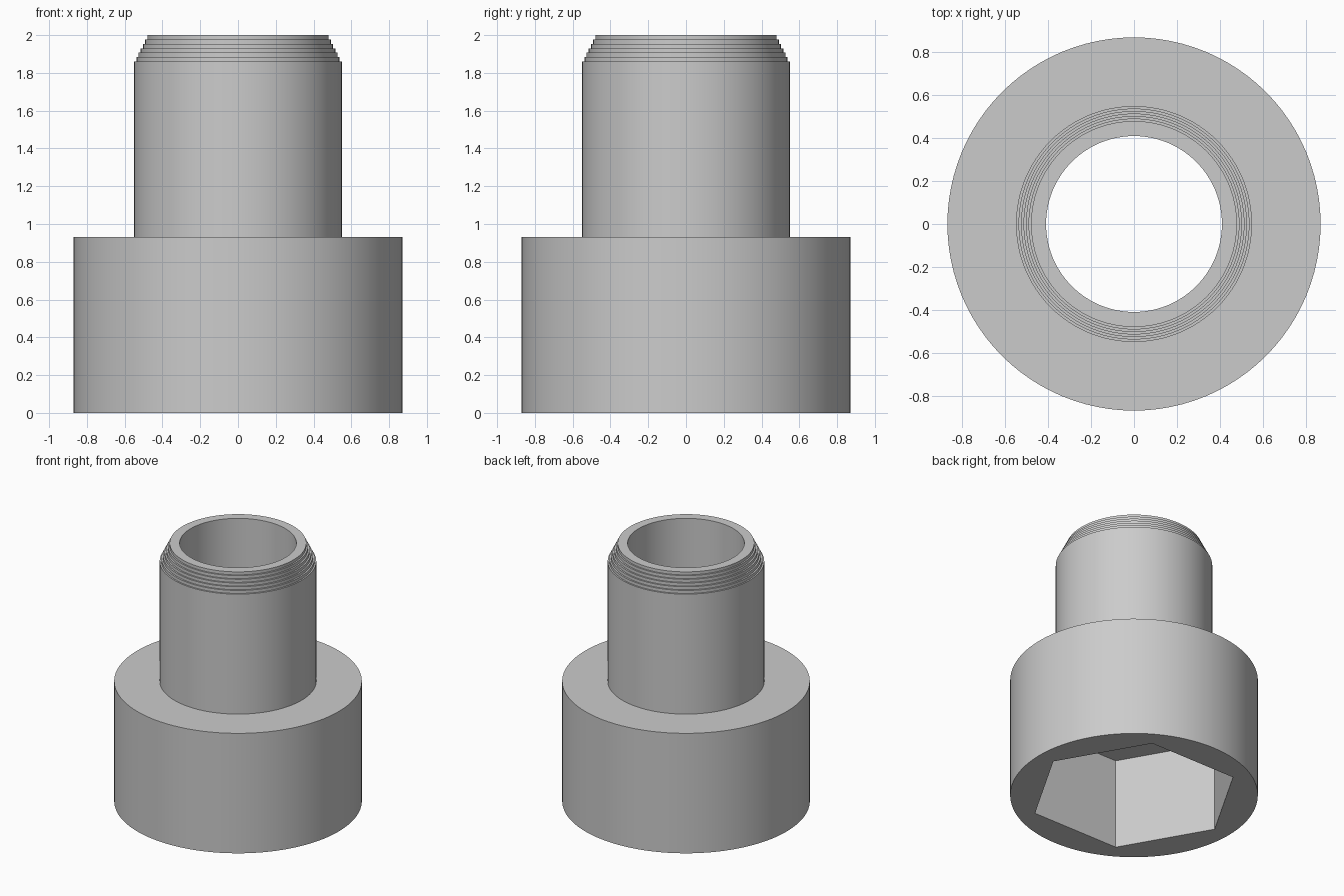
import bpy
import bmesh
import math

if "Cube" in bpy.data.objects:
    bpy.data.objects.remove(bpy.data.objects["Cube"], do_unlink=True)

SEGMENTS = 96                  # divisible by six, so socket corners are exact
HEAD_R, HEAD_TOP = 0.87, 0.93
NECK_R, NECK_TOP = 0.55, 1.86
TIP_R, TOP = 0.48, 2.0
BORE_R = 0.41
SOCKET_R, SOCKET_TOP = 0.74, 0.70
STEPS = 6


def round_radius(r):
    return lambda angle: r


def hex_radius(r):
    # distance to the side of a hexagon with a corner on the x axis
    apothem = r * math.cos(math.pi / 6)
    return lambda angle: apothem / math.cos(angle % (math.pi / 3) - math.pi / 6)


def turned_part(name, profile, material):
    """Sweep a closed profile of (radius rule, height) around z."""
    bm = bmesh.new()
    rings = []
    for radius, z in profile:
        ring = []
        for i in range(SEGMENTS):
            a = math.tau * i / SEGMENTS
            r = radius(a)
            ring.append(bm.verts.new((r * math.cos(a), r * math.sin(a), z)))
        rings.append(ring)
    for k, low in enumerate(rings):
        high = rings[(k + 1) % len(rings)]
        for i in range(SEGMENTS):
            j = (i + 1) % SEGMENTS
            bm.faces.new((low[i], low[j], high[j], high[i]))
    bmesh.ops.recalc_face_normals(bm, faces=bm.faces)
    mesh = bpy.data.meshes.new(name)
    bm.to_mesh(mesh)
    bm.free()
    mesh.materials.append(material)
    obj = bpy.data.objects.new(name, mesh)
    bpy.context.collection.objects.link(obj)
    bpy.ops.object.select_all(action="DESELECT")
    obj.select_set(True)
    bpy.context.view_layer.objects.active = obj
    bpy.ops.object.shade_smooth_by_angle(angle=math.radians(30))
    return obj


grey = bpy.data.materials.new("plain_grey")
grey.use_nodes = True
colour = (0.6, 0.6, 0.6, 1)
grey.diffuse_color = colour
grey.node_tree.nodes["Principled BSDF"].inputs["Base Color"].default_value = colour

# Head and neck
outline = [(HEAD_R, 0), (HEAD_R, HEAD_TOP), (NECK_R, HEAD_TOP), (NECK_R, NECK_TOP)]

# Stepped taper at the tip
rise = (TOP - NECK_TOP) / STEPS
inset = (NECK_R - TIP_R) / STEPS
for s in range(STEPS):
    r = NECK_R - inset * (s + 1)
    z = NECK_TOP + rise * s
    outline += [(r, z), (r, z + rise)]

# Through bore
outline += [(BORE_R, TOP), (BORE_R, SOCKET_TOP)]
profile = [(round_radius(r), z) for r, z in outline]

# Hexagonal socket in the underside
socket = hex_radius(SOCKET_R)
profile += [(socket, SOCKET_TOP), (socket, 0)]

turned_part("hex_socket_bushing", profile, grey)
